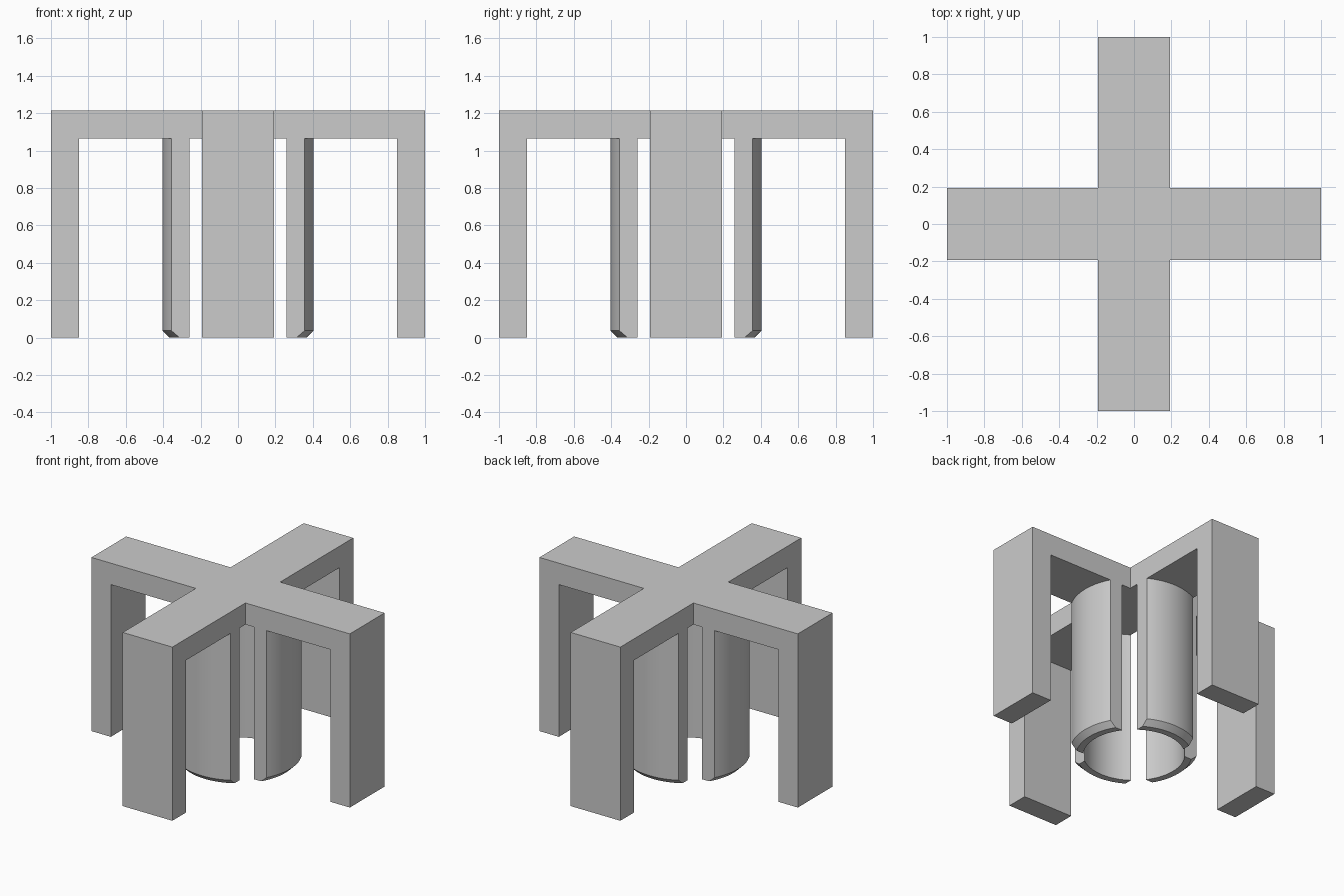
import bpy, bmesh, math
from mathutils import Matrix

if "Cube" in bpy.data.objects:
    bpy.data.objects.remove(bpy.data.objects["Cube"])

HALF = 0.192      # half width of each arm
TOP = 1.215       # full height
UNDER = 1.065     # underside of the arms
WALL = 0.15       # leg thickness
R_OUT, R_IN = 0.404, 0.322
CHAMFER = 0.037

grey = bpy.data.materials.new("plain grey")
grey.use_nodes = True
colour = (0.6, 0.6, 0.6, 1)
grey.diffuse_color = colour
grey.node_tree.nodes["Principled BSDF"].inputs["Base Color"].default_value = colour


def finish(name, bm):
    """Turn a bmesh into a named object with the grey material."""
    bmesh.ops.recalc_face_normals(bm, faces=bm.faces)
    mesh = bpy.data.meshes.new(name)
    bm.to_mesh(mesh)
    bm.free()
    mesh.materials.append(grey)
    obj = bpy.data.objects.new(name, mesh)
    bpy.context.collection.objects.link(obj)
    return obj


def turn(k):
    return Matrix.Rotation(k * math.pi / 2, 4, "Z")


# Cross frame: four L-shaped arms around a square hub, welded together
bm = bmesh.new()
profile = [(HALF, TOP), (1, TOP), (1, 0), (1 - WALL, 0), (1 - WALL, UNDER), (HALF, UNDER)]
for k in range(4):
    sides = [[bm.verts.new(turn(k) @ Matrix.Translation((x, y, z)).translation)
              for x, z in profile] for y in (-HALF, HALF)]
    bm.faces.new(sides[0])
    bm.faces.new(sides[1])
    for i in range(len(profile) - 1):
        bm.faces.new((sides[0][i], sides[0][i + 1], sides[1][i + 1], sides[1][i]))
for z in (UNDER, TOP):
    bm.faces.new([bm.verts.new((sx * HALF, sy * HALF, z))
                  for sx, sy in ((-1, -1), (1, -1), (1, 1), (-1, 1))])
bmesh.ops.remove_doubles(bm, verts=bm.verts, dist=0.0005)
bmesh.ops.dissolve_limit(bm, angle_limit=0.01, verts=bm.verts, edges=bm.edges)
finish("cross_frame", bm)


# Socket prongs: ring segments cut to the arm width, chamfered at the foot
def arc(bm, radius, z, steps=16):
    limit = math.asin(HALF / radius)
    angles = [limit * (2 * i / steps - 1) for i in range(steps + 1)]
    return [bm.verts.new((radius * math.cos(a), radius * math.sin(a), z)) for a in angles]


for k, side in enumerate(("left", "back", "right", "front")):
    bm = bmesh.new()
    rows = [arc(bm, R_IN, UNDER), arc(bm, R_IN, 0), arc(bm, R_OUT - CHAMFER, 0),
            arc(bm, R_OUT, CHAMFER), arc(bm, R_OUT, UNDER)]
    for a, b in zip(rows, rows[1:] + rows[:1]):
        for i in range(len(a) - 1):
            bm.faces.new((a[i], a[i + 1], b[i + 1], b[i]))
    for end in (0, -1):
        bm.faces.new([row[end] for row in rows])
    bm.transform(turn(k))
    prong = finish(side + "_socket_prong", bm)
    bpy.ops.object.select_all(action="DESELECT")
    prong.select_set(True)
    bpy.context.view_layer.objects.active = prong
    bpy.ops.object.shade_smooth_by_angle(angle=math.radians(30))
